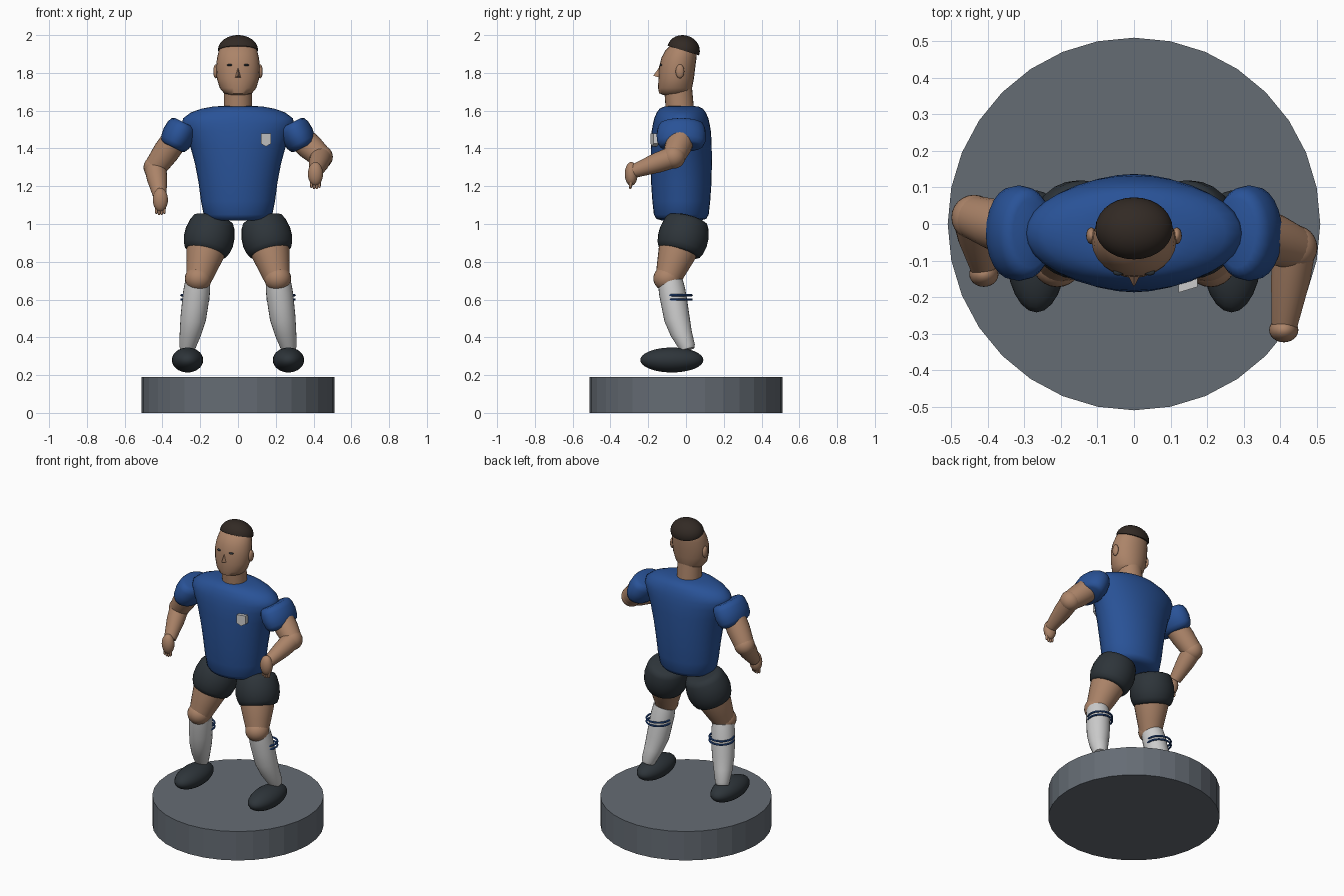
import bpy, bmesh, math
from mathutils import Vector, Matrix

if "Cube" in bpy.data.objects:
    bpy.data.objects.remove(bpy.data.objects["Cube"])


def material(name, rgb):
    m = bpy.data.materials.new(name)
    m.diffuse_color = (*rgb, 1)
    m.use_nodes = True
    m.node_tree.nodes["Principled BSDF"].inputs["Base Color"].default_value = m.diffuse_color
    return m


SKIN = material("skin", (0.41, 0.23, 0.14))
BLUE = material("shirt_blue", (0.022, 0.085, 0.31))
DARK = material("dark_cloth", (0.027, 0.035, 0.042))
WHITE = material("white_cloth", (0.75, 0.76, 0.76))
HAIR = material("hair_brown", (0.032, 0.023, 0.018))
STONE = material("base_grey", (0.13, 0.15, 0.175))


def finish(name, bm, mat, angle=50):
    me = bpy.data.meshes.new(name)
    bm.to_mesh(me)
    bm.free()
    ob = bpy.data.objects.new(name, me)
    bpy.context.collection.objects.link(ob)
    me.materials.append(mat)
    bpy.ops.object.select_all(action='DESELECT')
    ob.select_set(True)
    bpy.context.view_layer.objects.active = ob
    if angle:
        bpy.ops.object.shade_smooth_by_angle(angle=math.radians(angle))
    return ob


def loft(name, rings, mat, seg=24, axis=None):
    """Skin elliptical rings (x, y, z, ru, rv) square to the first-to-last axis."""
    if axis is None:
        axis = Vector(rings[-1][:3]) - Vector(rings[0][:3])
    axis = Vector(axis).normalized()
    u = axis.cross(Vector((0, 1, 0))).normalized()
    v = axis.cross(u)
    bm = bmesh.new()
    loops = []
    for x, y, z, ru, rv in rings:
        loops.append([bm.verts.new(Vector((x, y, z)) + u * ru * math.cos(a) + v * rv * math.sin(a))
                      for a in (math.tau * k / seg for k in range(seg))])
    for a, b in zip(loops, loops[1:]):
        for k in range(seg):
            n = (k + 1) % seg
            bm.faces.new((a[k], a[n], b[n], b[k]))
    bm.faces.new(loops[0][::-1])
    bm.faces.new(loops[-1])
    return finish(name, bm, mat)


def barrel(name, a, b, profile, mat, seg=24):
    """Loft along a-b; profile holds (fraction, ru, rv)."""
    a, b = Vector(a), Vector(b)
    return loft(name, [(*a.lerp(b, t), ru, rv) for t, ru, rv in profile], mat, seg, b - a)


def ball(name, c, r, mat, rot=Matrix(), seg=24):
    bm = bmesh.new()
    bmesh.ops.create_uvsphere(bm, u_segments=seg, v_segments=seg * 2 // 3, radius=1)
    bm.transform(Matrix.Translation(c) @ rot @ Matrix.Diagonal((*r, 1)))
    return finish(name, bm, mat)


# Round base with flat facets
bm = bmesh.new()
bmesh.ops.create_cone(bm, cap_ends=True, segments=32, radius1=0.51, radius2=0.51, depth=0.19,
                      matrix=Matrix.Translation((0, 0, 0.095)))
finish("base", bm, STONE, None)

# Shirt body, neck and head
loft("shirt_body", [(0, -0.025, z, rx, ry) for z, rx, ry in (
    (1.018, 0.13, 0.10), (1.027, 0.165, 0.132), (1.05, 0.182, 0.145), (1.12, 0.196, 0.153),
    (1.22, 0.209, 0.16), (1.32, 0.228, 0.162), (1.42, 0.255, 0.161), (1.49, 0.285, 0.157),
    (1.53, 0.298, 0.15), (1.56, 0.29, 0.143), (1.59, 0.25, 0.13), (1.61, 0.195, 0.115),
    (1.622, 0.13, 0.09), (1.626, 0.06, 0.05))], BLUE, 32, (0, 0, 1))
loft("neck", [(0, -0.03, 1.58, 0.075, 0.075), (0, -0.042, 1.72, 0.074, 0.074)], SKIN, 24, (0, 0, 1))
loft("head", [(0, y, z, rx, ry) for y, z, rx, ry in (
    (-0.06, 1.683, 0.05, 0.06), (-0.06, 1.692, 0.074, 0.082), (-0.058, 1.72, 0.097, 0.09),
    (-0.052, 1.77, 0.112, 0.094), (-0.047, 1.83, 0.116, 0.096), (-0.037, 1.88, 0.111, 0.093),
    (-0.026, 1.92, 0.101, 0.083), (-0.018, 1.947, 0.085, 0.062), (-0.01, 1.965, 0.05, 0.04))],
    SKIN, 24, (0, 0, 1))

# Hair cap, tilted back
bm = bmesh.new()
bmesh.ops.create_uvsphere(bm, u_segments=28, v_segments=16, radius=1)
bmesh.ops.bisect_plane(bm, geom=bm.verts[:] + bm.edges[:] + bm.faces[:], plane_co=(0, 0, -0.05),
                       plane_no=(0, 0, 1), clear_inner=True)
bmesh.ops.holes_fill(bm, edges=[e for e in bm.edges if e.is_boundary])
bm.transform(Matrix.Translation((0, -0.013, 1.922)) @ Matrix.Rotation(math.radians(-17), 4, 'X')
             @ Matrix.Diagonal((0.106, 0.087, 0.077, 1)))
finish("hair", bm, HAIR)

# Nose wedge
bm = bmesh.new()
p = [bm.verts.new(c) for c in ((-0.022, -0.13, 1.772), (0.022, -0.13, 1.772),
                               (0, -0.135, 1.84), (0, -0.173, 1.785))]
for f in ((0, 1, 3), (1, 2, 3), (2, 0, 3), (2, 1, 0)):
    bm.faces.new([p[i] for i in f])
finish("nose", bm, SKIN, 20)

# Shield patch on the chest
bm = bmesh.new()
pts = [(0.122, 1.48), (0.122, 1.425), (0.148, 1.41), (0.174, 1.425), (0.174, 1.48)]
face = bm.faces.new([bm.verts.new((x, -0.18 + (x - 0.148) * 0.3, z)) for x, z in pts])
ext = bmesh.ops.extrude_face_region(bm, geom=[face])
bmesh.ops.translate(bm, vec=(0, 0.03, 0), verts=[v for v in ext["geom"] if isinstance(v, bmesh.types.BMVert)])
bmesh.ops.recalc_face_normals(bm, faces=bm.faces[:])
finish("chest_patch", bm, WHITE, 20)

# Mirrored parts: face details, sleeves and legs
for s, side in ((-1, "left"), (1, "right")):
    ball(f"{side}_ear", (s * 0.117, -0.032, 1.808), (0.014, 0.023, 0.037), SKIN, seg=16)
    ball(f"{side}_eye", (s * 0.043, -0.132, 1.841), (0.015, 0.009, 0.006), DARK, seg=12)
    barrel(f"{side}_sleeve", (s * 0.285, -0.025, 1.53), (s * 0.345, -0.025, 1.41),
           ((-0.05, 0.055, 0.095), (0.02, 0.073, 0.115), (0.2, 0.083, 0.126), (0.5, 0.087, 0.131),
            (0.8, 0.081, 0.127), (0.97, 0.07, 0.115), (1.03, 0.055, 0.095)), BLUE)

    barrel(f"{side}_shorts_leg", (s * 0.13, 0.008, 1.02), (s * 0.172, -0.035, 0.85),
           ((-0.05, 0.085, 0.085), (0.0, 0.108, 0.108), (0.12, 0.12, 0.12), (0.4, 0.132, 0.132),
            (0.65, 0.133, 0.133), (0.85, 0.125, 0.125), (0.98, 0.114, 0.114), (1.02, 0.1, 0.1)), DARK)
    barrel(f"{side}_thigh", (s * 0.15, -0.015, 0.94), (s * 0.21, -0.098, 0.70),
           ((0, 0.11, 0.11), (0.4, 0.101, 0.101), (0.7, 0.084, 0.084), (1, 0.066, 0.066)), SKIN)
    ball(f"{side}_knee", (s * 0.21, -0.1, 0.712), (0.071, 0.073, 0.068), SKIN)
    loft(f"{side}_sock", [(s * x, y, z, r, r) for x, y, z, r in (
        (0.27, 0.007, 0.335, 0.038), (0.267, 0.004, 0.352, 0.044), (0.252, -0.025, 0.42, 0.057),
        (0.237, -0.048, 0.50, 0.068), (0.228, -0.06, 0.57, 0.07), (0.219, -0.073, 0.64, 0.071),
        (0.213, -0.082, 0.69, 0.067))], WHITE)
    ball(f"{side}_boot", (s * 0.267, -0.075, 0.28), (0.083, 0.167, 0.066), DARK)
    for i, z in enumerate((0.6, 0.623)):
        bpy.ops.mesh.primitive_torus_add(location=(s * 0.228, -0.042, z), major_segments=28,
                                         minor_segments=8, major_radius=0.072, minor_radius=0.006)
        ring = bpy.context.object
        ring.name = f"{side}_sock_stripe_{i + 1}"
        ring.data.materials.append(BLUE)
        bpy.ops.object.shade_smooth_by_angle()

# Arms, each with its own pose
for side, shoulder, elbow, wrist, hand in (
        ("left", (-0.325, -0.02, 1.46), (-0.438, 0.018, 1.30), (-0.414, -0.115, 1.15), (-0.411, -0.138, 1.128)),
        ("right", (0.325, -0.02, 1.46), (0.44, -0.065, 1.355), (0.412, -0.275, 1.28), (0.41, -0.29, 1.265))):
    barrel(f"{side}_upper_arm", shoulder, elbow,
           ((0, 0.07, 0.07), (0.5, 0.07, 0.07), (1, 0.06, 0.06)), SKIN)
    ball(f"{side}_elbow", elbow, (0.062, 0.062, 0.062), SKIN)
    barrel(f"{side}_forearm", elbow, wrist,
           ((0, 0.058, 0.058), (0.4, 0.054, 0.054), (1, 0.036, 0.036)), SKIN)
    ball(f"{side}_palm", hand, (0.04, 0.034, 0.063), SKIN)
    for i in range(4):
        x = hand[0] + (i - 1.5) * 0.014
        drop = 0.08 if i in (1, 2) else 0.074
        barrel(f"{side}_finger_{i + 1}", (x, hand[1], hand[2] - 0.03), (x, hand[1] - 0.006, hand[2] - drop),
               ((0, 0.008, 0.01), (0.85, 0.007, 0.008), (1, 0.004, 0.004)), SKIN, 10)
